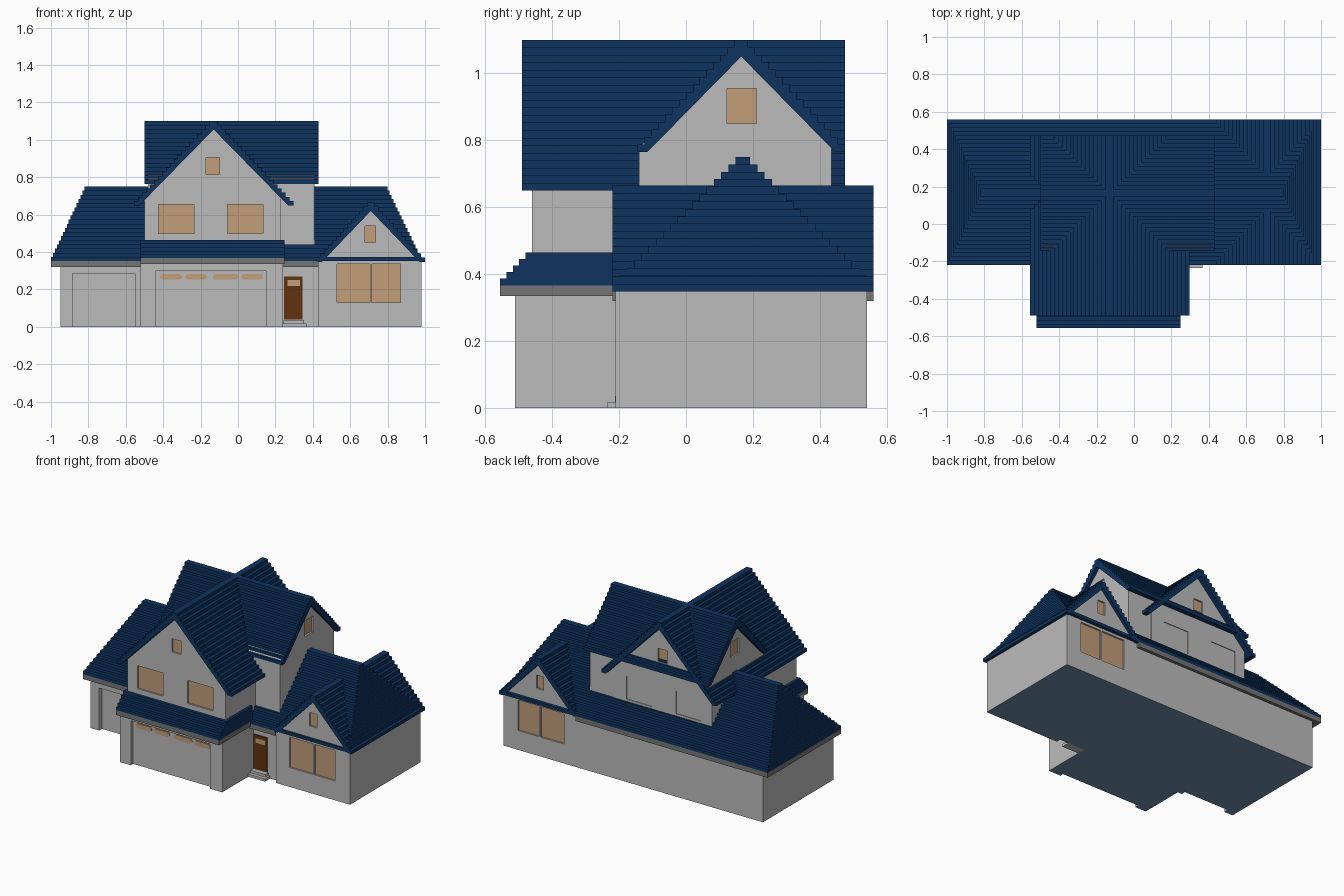
import bpy, bmesh
from mathutils import Vector

cube = bpy.data.objects.get("Cube")
if cube:
    bpy.data.objects.remove(cube, do_unlink=True)


def material(name, rgb):
    m = bpy.data.materials.new(name)
    m.use_nodes = True
    m.diffuse_color = (*rgb, 1)
    bsdf = m.node_tree.nodes["Principled BSDF"]
    bsdf.inputs["Base Color"].default_value = (*rgb, 1)
    bsdf.inputs["Roughness"].default_value = 0.9
    return m


WALL = material("light grey wall", (0.50, 0.50, 0.50))
ROOF = material("navy shingle", (0.004, 0.033, 0.115))
TRIM = material("dark grey fascia", (0.18, 0.18, 0.18))
GLASS = material("tan window", (0.54, 0.337, 0.19))
DOOR = material("brown door", (0.117, 0.032, 0.005))
FLOOR = material("steel blue floor", (0.156, 0.275, 0.43))


def finish(name, bm, mat):
    bmesh.ops.recalc_face_normals(bm, faces=bm.faces)
    me = bpy.data.meshes.new(name)
    bm.to_mesh(me)
    bm.free()
    me.materials.append(mat)
    ob = bpy.data.objects.new(name, me)
    bpy.context.scene.collection.objects.link(ob)
    return ob


def place(axis, u, v, w):
    """Profile point (u, v) at distance w along the extrusion axis."""
    return {"x": (w, u, v), "y": (u, w, v), "z": (u, v, w)}[axis]


def prism(name, pts, axis, a, b, mat):
    bm = bmesh.new()
    face = bm.faces.new([bm.verts.new(place(axis, u, v, a)) for u, v in pts])
    ext = bmesh.ops.extrude_face_region(bm, geom=[face])
    shift = Vector(place(axis, 0, 0, b - a))
    bmesh.ops.translate(bm, vec=shift,
                        verts=[g for g in ext["geom"] if isinstance(g, bmesh.types.BMVert)])
    return finish(name, bm, mat)


def box(name, x0, x1, y0, y1, z0, z1, mat):
    return prism(name, [(x0, y0), (x1, y0), (x1, y1), (x0, y1)], "z", z0, z1, mat)


def gable_roof(name, axis, c, half, z0, ridge, a, b, n, thick):
    """Stepped shingle courses above, straight soffit lines beneath."""
    w, h = half / n, (ridge - z0) / n
    side = [(half - 0.03, z0), (half, z0)]
    for k in range(n):
        side += [(half - k * w, z0 + (k + 1) * h), (half - (k + 1) * w, z0 + (k + 1) * h)]
    side.pop()
    pts = [(c + u, z) for u, z in side] + [(c - u, z) for u, z in reversed(side)]
    pts.append((c, ridge - thick))
    return prism(name, pts, axis, a, b, ROOF)


def gable_wall(name, axis, u0, u1, z0, eave, apex_u, apex_z, a, b):
    pts = [(u0, z0), (u1, z0), (u1, eave), (apex_u, apex_z), (u0, eave)]
    return prism(name, pts, axis, a, b, WALL)


def window(wall, name, axis, plane, out, u0, u1, z0, z1, mat=GLASS, depth=0.015):
    """Cut a recess into the wall and set a pane at its back."""
    rect = [(u0, z0), (u1, z0), (u1, z1), (u0, z1)]
    cutter = prism("cutter", rect, axis, plane - out * depth, plane + out * 0.02, mat)
    cutter.data.materials.clear()
    cutter.hide_render = True
    mod = wall.modifiers.new("recess", "BOOLEAN")
    mod.operation, mod.object, mod.solver = "DIFFERENCE", cutter, "EXACT"
    bpy.context.view_layer.objects.active = wall
    bpy.ops.object.modifier_apply(modifier=mod.name)
    bpy.data.objects.remove(cutter, do_unlink=True)
    prism(name, rect, axis, plane - out * (depth + 0.002), plane - out * (depth - 0.004), mat)


# Ground floor, with recesses for both garage doors and the porch
footprint = [(-.95, .54), (-.95, -.21), (-.885, -.21), (-.885, -.18), (-.55, -.18),
             (-.55, -.21), (-.52, -.21), (-.52, -.51), (-.44, -.51), (-.44, -.485),
             (.15, -.485), (.15, -.51), (.24, -.51), (.24, -.18), (.43, -.18),
             (.43, -.21), (.98, -.21), (.98, .54)]
ground = prism("ground_walls", footprint, "z", 0, 0.345, WALL)
ground.data.materials.append(FLOOR)
for p in ground.data.polygons:
    if p.normal.z < -0.9:
        p.material_index = 1
box("side_garage_lintel", -.89, -.545, -.21, -.17, .285, .34, WALL)
box("main_garage_lintel", -.445, .155, -.51, -.47, .30, .34, WALL)

# Small panes across the main garage door
for i, (x0, x1) in enumerate([(-.417, -.30), (-.283, -.166), (-.134, 0), (.016, .134)]):
    c = 0.012
    z0, z1 = .252, .284
    prism(f"garage_pane_{i + 1}",
          [(x0 + c, z0), (x1 - c, z0), (x1, z0 + c), (x1, z1 - c),
           (x1 - c, z1), (x0 + c, z1), (x0, z1 - c), (x0, z0 + c)],
          "y", -.491, -.483, GLASS)

# Front door and steps
box("front_door", .247, .345, -.187, -.178, .04, .27, DOOR)
box("door_pane", .265, .332, -.19, -.184, .218, .25, GLASS)
box("lower_step", .24, .365, -.235, -.175, 0, .018, WALL)
box("upper_step", .242, .352, -.212, -.175, .018, .036, WALL)

# Wing gable and its windows, front and back
wing = gable_wall("wing_gable", "y", .43, .98, .345, .355, .71, .625, -.21, .54)
for side, plane, out in (("front", -.21, -1), ("back", .54, 1)):
    for i, (x0, x1) in enumerate([(.53, .705), (.715, .87)]):
        window(ground, f"wing_{side}_window_{i + 1}", "y", plane, out, x0, x1, .13, .335)
    window(wing, f"wing_{side}_attic_window", "y", plane, out, .68, .735, .45, .54)

# Upper floor: a front-to-back gable crossed by a side-to-side gable
upper = gable_wall("upper_walls", "y", -.5, .23, .35, .69, -.13, 1.06, -.46, .44)
for side, plane, out in (("front", -.46, -1), ("back", .44, 1)):
    for i, (x0, x1) in enumerate([(-.425, -.235), (-.055, .135)]):
        window(upper, f"upper_{side}_window_{i + 1}", "y", plane, out, x0, x1, .50, .655)
    window(upper, f"upper_{side}_attic_window", "y", plane, out, -.17, -.10, .815, .905)
cross = gable_wall("cross_walls", "x", -.14, .435, .35, .78, .165, 1.055, -.48, .41)
for side, plane, out in (("left", .41, 1), ("right", -.48, -1)):
    window(cross, f"cross_{side}_window", "x", plane, out, .122, .21, .85, .955)

# Gable roofs
gable_roof("upper_roof", "y", -.13, .427, .65, 1.10, -.49, .475, 20, .045)
gable_roof("cross_roof", "x", .165, .31, .765, 1.10, -.5, .43, 15, .05)
gable_roof("wing_roof", "y", .71, .29, .348, .665, -.22, .56, 14, .045)

# Lower hip roof as stacked shingle courses
bm = bmesh.new()
n, z0, z1 = 18, .352, .75
for k in range(n):
    hx, hy = 1.0 - .19 * k / n, .39 * (n - k) / n
    h = (z1 - z0) / n
    made = bmesh.ops.create_cube(bm, size=1)["verts"]
    bmesh.ops.scale(bm, vec=(2 * hx - .02, 2 * hy, h), verts=made)
    bmesh.ops.translate(bm, vec=(-.01, .17, z0 + (k + .5) * h), verts=made)
finish("hip_roof", bm, ROOF)
box("hip_fascia", -1.0, .43, -.22, .56, .32, .353, TRIM)

# Skirt roof over the main garage
pts = [(-.2, .367), (-.555, .367)]
for k in range(5):
    pts += [(-.555 + .019 * k, .367 + .0196 * (k + 1)),
            (-.555 + .019 * (k + 1), .367 + .0196 * (k + 1))]
pts[-1] = (-.2, .465)
prism("garage_skirt_roof", pts, "x", -.52, .248, ROOF)
box("garage_fascia", -.52, .248, -.555, -.2, .335, .368, TRIM)
